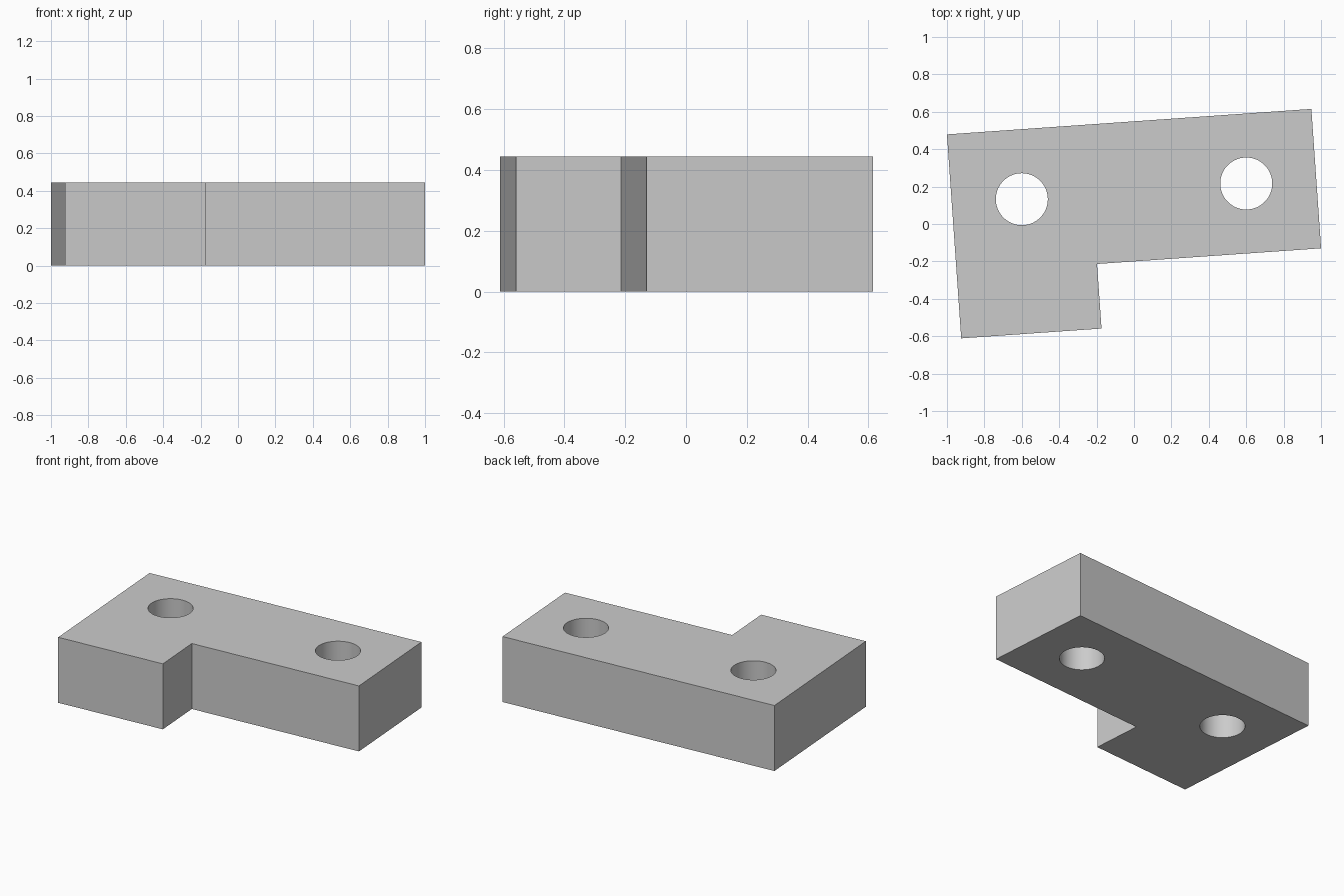
import bpy
import bmesh
from math import radians
from mathutils import Matrix

default_cube = bpy.data.objects.get("Cube")
if default_cube:
    bpy.data.objects.remove(default_cube, do_unlink=True)

# Dimensions, measured along the bracket's own axes
LENGTH, ARM, DEPTH, FOOT, HEIGHT = 1.953, 0.747, 1.093, 0.752, 0.445
HOLE_RADIUS, HOLE_INSET = 0.139, 0.375

# Bracket axes: origin at the back right corner, turned slightly about z
placement = Matrix.Translation((-1, 0.479, 0)) @ Matrix.Rotation(radians(4), 4, "Z")


def add_object(name, bm):
    mesh = bpy.data.meshes.new(name)
    bm.transform(placement)
    bmesh.ops.recalc_face_normals(bm, faces=bm.faces)
    bm.to_mesh(mesh)
    bm.free()
    obj = bpy.data.objects.new(name, mesh)
    bpy.context.collection.objects.link(obj)
    return obj


# L-shaped block
outline = [(0, 0), (0, -DEPTH), (FOOT, -DEPTH), (FOOT, -ARM), (LENGTH, -ARM), (LENGTH, 0)]
bm = bmesh.new()
base = bm.faces.new([bm.verts.new((x, y, 0)) for x, y in outline])
extruded = bmesh.ops.extrude_face_region(bm, geom=[base], use_keep_orig=True)["geom"]
top_verts = [v for v in extruded if isinstance(v, bmesh.types.BMVert)]
bmesh.ops.translate(bm, verts=top_verts, vec=(0, 0, HEIGHT))
block = add_object("l_shaped_block", bm)

# Plain grey material
grey = bpy.data.materials.new("plain_grey")
grey.use_nodes = True
colour = (0.6, 0.6, 0.6, 1)
grey.diffuse_color = colour
grey.node_tree.nodes["Principled BSDF"].inputs["Base Color"].default_value = colour
block.data.materials.append(grey)

# Two round through holes, centred on the long arm
bpy.context.view_layer.objects.active = block
for x in (HOLE_INSET, LENGTH - HOLE_INSET):
    bm = bmesh.new()
    bmesh.ops.create_cone(bm, cap_ends=True, segments=64, radius1=HOLE_RADIUS,
                          radius2=HOLE_RADIUS, depth=HEIGHT * 2,
                          matrix=Matrix.Translation((x, -ARM / 2, HEIGHT / 2)))
    cutter = add_object("hole_cutter", bm)
    cutter.hide_render = True
    cutter.data.materials.append(grey)
    cut = block.modifiers.new("hole", "BOOLEAN")
    cut.operation = "DIFFERENCE"
    cut.solver = "EXACT"
    cut.object = cutter
    bpy.ops.object.modifier_apply(modifier=cut.name)
    bpy.data.objects.remove(cutter, do_unlink=True)

# Smooth hole walls, sharp block edges
bpy.ops.object.select_all(action="DESELECT")
block.select_set(True)
bpy.ops.object.shade_smooth_by_angle(angle=radians(30))
